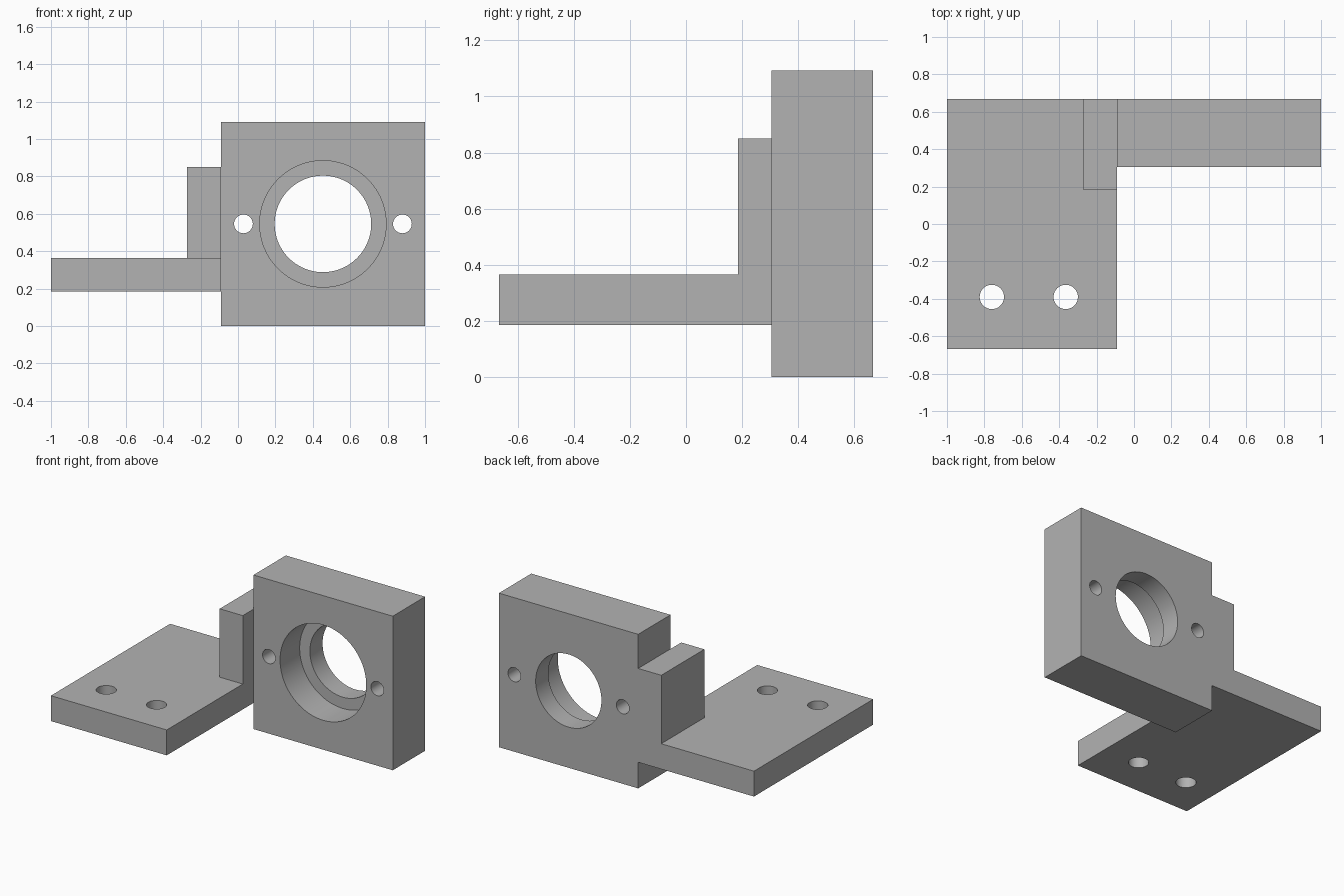
import bpy
import math
from mathutils import Vector

default = bpy.data.objects.get("Cube")
if default:
    bpy.data.objects.remove(default, do_unlink=True)

# Single grey metal finish
grey = bpy.data.materials.new("plain grey")
grey.use_nodes = True
colour = (0.45, 0.45, 0.45, 1)
grey.diffuse_color = colour
grey.node_tree.nodes["Principled BSDF"].inputs["Base Color"].default_value = colour


def box(name, low, high):
    """Box between two opposite corners."""
    low, high = Vector(low), Vector(high)
    bpy.ops.mesh.primitive_cube_add(size=1, location=(low + high) / 2)
    ob = bpy.context.object
    ob.name = name
    ob.scale = high - low
    bpy.ops.object.transform_apply(location=True, rotation=True, scale=True)
    ob.data.materials.append(grey)
    return ob


def rod(name, centre, radius, length, along_y=False):
    """Round cutter along z, or along y."""
    turn = (math.pi / 2, 0, 0) if along_y else (0, 0, 0)
    bpy.ops.mesh.primitive_cylinder_add(vertices=96, radius=radius, depth=length,
                                        location=centre, rotation=turn)
    ob = bpy.context.object
    ob.name = name
    ob.hide_render = True
    ob.data.materials.append(grey)
    return ob


def combine(target, other, operation):
    """Apply a boolean and remove the helper."""
    mod = target.modifiers.new(operation, 'BOOLEAN')
    mod.operation = operation
    mod.solver = 'EXACT'
    mod.object = other
    bpy.context.view_layer.objects.active = target
    bpy.ops.object.modifier_apply(modifier=mod.name)
    bpy.data.objects.remove(other, do_unlink=True)


FRONT, BACK = 0.305, 0.667
SIDE = -0.092
BORE_X, BORE_Z = 0.454, 0.546

# Upright block, mounting plate and stiffening rib form one solid
bracket = box("bracket", (SIDE, FRONT, 0), (1, BACK, 1.092))
plate = box("mounting_plate", (-1, -BACK, 0.185), (SIDE, BACK, 0.365))
rib = box("rib", (-0.273, 0.185, 0.3), (SIDE, BACK, 0.85))
combine(plate, rib, 'UNION')
combine(bracket, plate, 'UNION')

# Stepped bore through the block, wider at the front
combine(bracket, rod("bore", (BORE_X, 0.5, BORE_Z), 0.258, 1, True), 'DIFFERENCE')
SEAT = 0.22
combine(bracket, rod("bearing_seat", (BORE_X, FRONT, BORE_Z), 0.338, 2 * SEAT, True), 'DIFFERENCE')

# Screw holes either side of the bore
for side in (-1, 1):
    hole = rod("block_hole", (BORE_X + side * 0.425, 0.5, BORE_Z), 0.05, 1, True)
    combine(bracket, hole, 'DIFFERENCE')

# Screw holes in the plate
for x in (-0.76, -0.365):
    combine(bracket, rod("plate_hole", (x, -0.39, 0.275), 0.065, 0.5), 'DIFFERENCE')

bpy.ops.object.select_all(action='DESELECT')
bracket.select_set(True)
bpy.context.view_layer.objects.active = bracket
bpy.ops.object.shade_smooth_by_angle(angle=math.radians(30))
